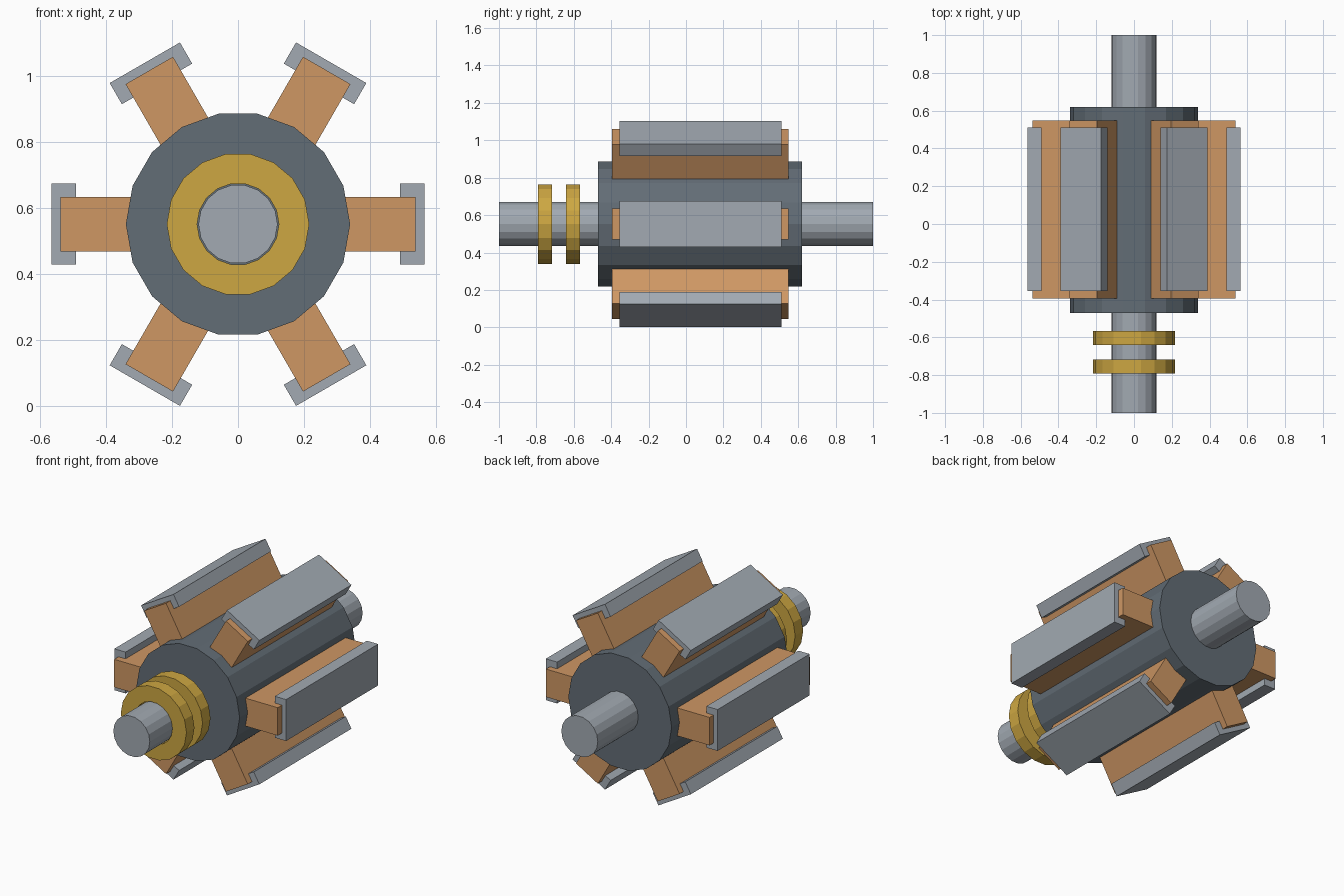
import bpy, bmesh, math
from mathutils import Matrix, Vector

cube = bpy.data.objects.get("Cube")
if cube:
    bpy.data.objects.remove(cube, do_unlink=True)

AXIS_Z = 0.552
SIDES = 18


def material(name, rgb):
    m = bpy.data.materials.new(name)
    m.use_nodes = True
    m.diffuse_color = (*rgb, 1)
    m.node_tree.nodes["Principled BSDF"].inputs["Base Color"].default_value = (*rgb, 1)
    return m


steel = material("light steel", (0.36, 0.40, 0.445))
iron = material("dark iron", (0.124, 0.153, 0.180))
copper = material("copper", (0.62, 0.31, 0.127))
brass = material("brass", (0.61, 0.385, 0.054))


def finish(name, bm, mat):
    bmesh.ops.recalc_face_normals(bm, faces=bm.faces)
    mesh = bpy.data.meshes.new(name)
    bm.to_mesh(mesh)
    bm.free()
    mesh.materials.append(mat)
    ob = bpy.data.objects.new(name, mesh)
    ob.location.z = AXIS_Z
    bpy.context.collection.objects.link(ob)
    return ob


def cylinder(name, radius, y0, y1, mat):
    """Flat-sided cylinder lying along y."""
    bm = bmesh.new()
    bmesh.ops.create_cone(bm, cap_ends=True, segments=SIDES, radius1=radius,
                          radius2=radius, depth=y1 - y0)
    # Put a corner on +x, then lay the cylinder down
    start = max(bm.verts, key=lambda v: v.co.x).co
    turn = Matrix.Rotation(-math.atan2(start.y, start.x), 4, 'Z')
    lay = Matrix.Rotation(math.pi / 2, 4, 'X')
    move = Matrix.Translation((0, (y0 + y1) / 2, 0))
    bm.transform(move @ lay @ turn)
    return finish(name, bm, mat)


def ring(name, inner, outer, y0, y1, mat):
    """Flat-sided ring around the y axis, with an open bore."""
    bm = bmesh.new()
    profile = [bm.verts.new((r, y, 0))
               for r, y in ((inner, y0), (outer, y0), (outer, y1), (inner, y1))]
    edges = [bm.edges.new((profile[i], profile[(i + 1) % 4])) for i in range(4)]
    bmesh.ops.spin(bm, geom=profile + edges, cent=(0, 0, 0), axis=(0, 1, 0),
                   angle=math.tau, steps=SIDES, use_merge=True)
    bmesh.ops.remove_doubles(bm, verts=bm.verts, dist=0.0005)
    return finish(name, bm, mat)


def radial_block(name, r0, r1, width, y0, y1, angle, mat):
    """Box reaching outward from r0 to r1, turned about the shaft."""
    bm = bmesh.new()
    bmesh.ops.create_cube(bm, size=1)
    bmesh.ops.scale(bm, vec=Vector((r1 - r0, y1 - y0, width)), verts=bm.verts)
    bmesh.ops.translate(bm, vec=Vector(((r0 + r1) / 2, (y0 + y1) / 2, 0)), verts=bm.verts)
    bm.transform(Matrix.Rotation(angle, 4, 'Y'))
    return finish(name, bm, mat)


# Shaft and rotor core
cylinder("shaft", 0.12, -1, 1, steel)
cylinder("rotor_core", 0.34, -0.47, 0.62, iron)

# Pair of slip rings at the front
for i, y in enumerate((-0.755, -0.604)):
    ring(f"slip_ring_{i + 1}", 0.124, 0.216, y - 0.0375, y + 0.0375, brass)

# Six windings, each capped by a pole shoe
for i in range(6):
    angle = i * math.tau / 6
    radial_block(f"winding_{i + 1}", 0.30, 0.538, 0.166, -0.395, 0.547, angle, copper)
    radial_block(f"pole_shoe_{i + 1}", 0.491, 0.565, 0.246, -0.355, 0.51, angle, steel)
